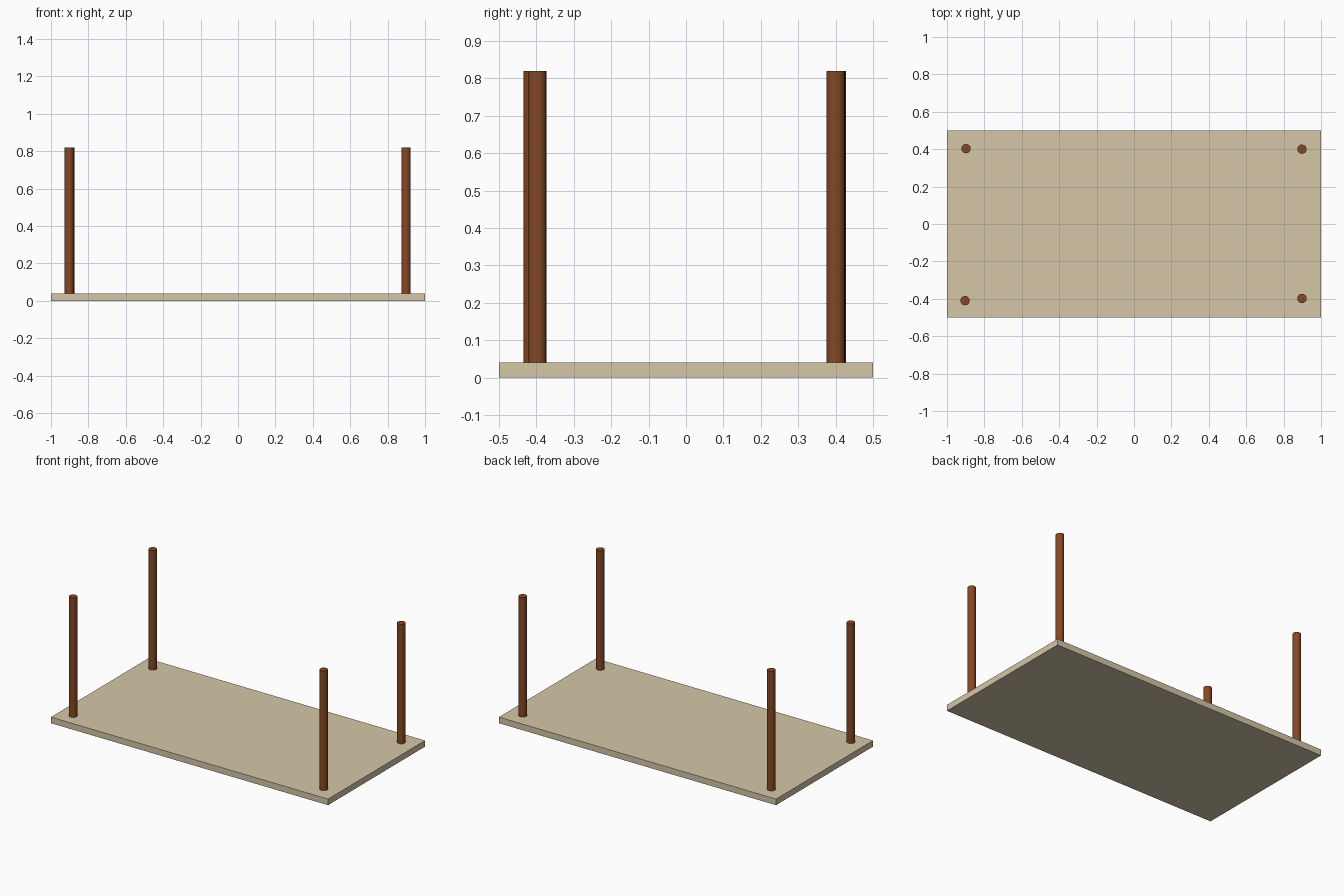
import bpy, bmesh
from mathutils import Matrix

if "Cube" in bpy.data.objects:
    bpy.data.objects.remove(bpy.data.objects["Cube"])


def material(name, rgb):
    m = bpy.data.materials.new(name)
    m.diffuse_color = (*rgb, 1.0)
    m.use_nodes = True
    m.node_tree.nodes["Principled BSDF"].inputs["Base Color"].default_value = m.diffuse_color
    return m


def add_object(name, bm, mat):
    mesh = bpy.data.meshes.new(name)
    bm.to_mesh(mesh)
    bm.free()
    mesh.materials.append(mat)
    ob = bpy.data.objects.new(name, mesh)
    bpy.context.collection.objects.link(ob)
    return ob


tan = material("pale_tan", (0.66, 0.565, 0.39))
brown = material("brown_wood", (0.235, 0.065, 0.018))

BOARD_TOP, POST_TOP, RADIUS = 0.04, 0.82, 0.025

# Flat board
bm = bmesh.new()
bmesh.ops.create_cube(bm, size=1.0, matrix=Matrix.Translation((0, 0, BOARD_TOP / 2))
                      @ Matrix.Diagonal((2.0, 1.0, BOARD_TOP, 1.0)))
add_object("board", bm, tan)

# Four upright posts, set very slightly unevenly
posts = {
    "front_left_post": (-0.903, -0.41),
    "front_right_post": (0.898, -0.398),
    "back_left_post": (-0.898, 0.403),
    "back_right_post": (0.898, 0.40),
}
for name, (x, y) in posts.items():
    bm = bmesh.new()
    bmesh.ops.create_cone(bm, cap_ends=True, segments=16, radius1=RADIUS, radius2=RADIUS,
                          depth=POST_TOP - BOARD_TOP,
                          matrix=Matrix.Translation((x, y, (POST_TOP + BOARD_TOP) / 2)))
    # smooth sides, flat caps
    for f in bm.faces:
        f.smooth = abs(f.normal.z) < 0.5
    for e in bm.edges:
        e.smooth = all(f.smooth for f in e.link_faces)
    add_object(name, bm, brown)
